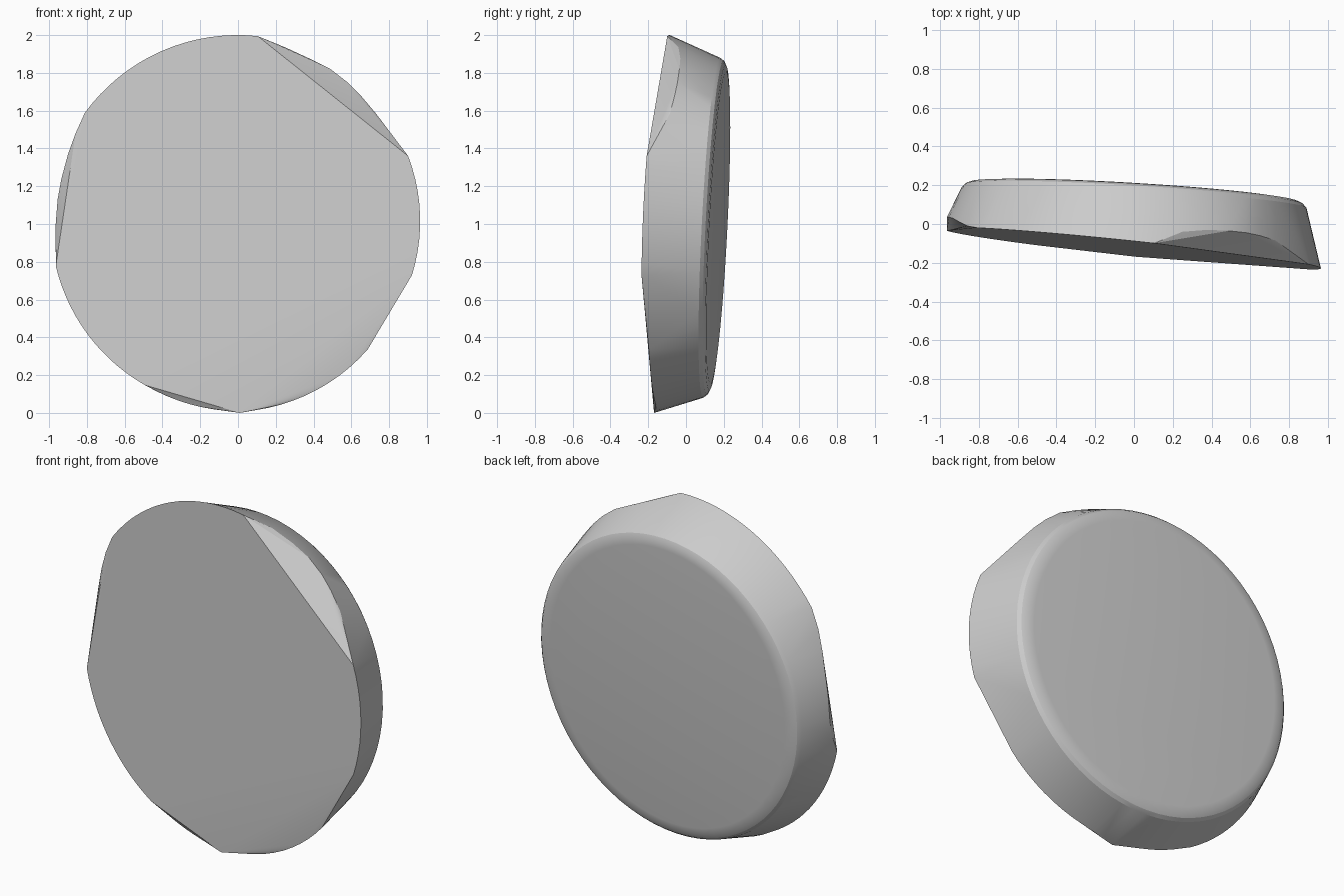
import bpy, bmesh
from math import sin, cos, radians

if "Cube" in bpy.data.objects:
    bpy.data.objects.remove(bpy.data.objects["Cube"])


def front(x, z):
    return -0.128 - 0.105 * x + 0.04 * (z - 1)


def back(x, z):
    return 0.172 - 0.06 * x + 0.05 * (z - 1)


def front_arc(a0, a1, r0, r1, n, recess=0.0):
    pts = []
    for i in range(n + 1):
        t = i / n
        a, r = radians(a0 + (a1 - a0) * t), r0 + (r1 - r0) * t
        x, z = r * cos(a), 1 + r * sin(a)
        pts.append((x, front(x, z) + recess, z))
    return pts


def back_ring(rx, rz, offset, zc, n=72):
    pts = []
    for i in range(n):
        a = radians(360 * i / n)
        x, z = rx * cos(a), zc + rz * sin(a)
        pts.append((x, back(x, z) + offset, z))
    return pts


# Intact stretches of the flat front face rim
points = front_arc(84, 144, 1.0, 1.002, 16)
points += front_arc(193, 240, 0.99, 0.985, 14)
points += front_arc(244, 266, 0.985, 0.99, 6, 0.02)
points += [(0.01, front(0.01, 0), 0.0)]
points += front_arc(-16.4, 21.8, 0.96, 0.97, 10)

# Chipped stretches, set back from the front plane
points += front_arc(275, 316, 0.99, 0.955, 10, 0.03)
points += [(0.25, -0.04, 1.935), (0.38, -0.03, 1.875), (0.49, -0.035, 1.82),
           (0.58, -0.045, 1.75), (0.65, -0.06, 1.68), (0.73, -0.085, 1.585)]
points += [(-0.86, -0.01, 1.48), (-0.9, 0.01, 1.37), (-0.935, 0.03, 1.24),
           (-0.955, 0.035, 1.13), (-0.965, 0.035, 1.0), (-0.965, 0.02, 0.9)]

# Rounded shoulder and flat back face
points += back_ring(0.89, 0.90, -0.035, 0.98)
points += back_ring(0.873, 0.885, -0.016, 0.98)
points += back_ring(0.845, 0.86, -0.004, 0.98)
points += back_ring(0.80, 0.825, 0.0, 0.98)

# Chipped disc body
bm = bmesh.new()
for p in points:
    bm.verts.new(p)
res = bmesh.ops.convex_hull(bm, input=bm.verts[:])
loose = [v for v in bm.verts if not v.link_faces]
bmesh.ops.delete(bm, geom=loose, context='VERTS')
bmesh.ops.dissolve_limit(bm, angle_limit=radians(0.3), verts=bm.verts[:], edges=bm.edges[:])
bmesh.ops.recalc_face_normals(bm, faces=bm.faces[:])
mesh = bpy.data.meshes.new("chipped_disc")
bm.to_mesh(mesh)
bm.free()
disc = bpy.data.objects.new("chipped_disc", mesh)
bpy.context.collection.objects.link(disc)
bpy.context.view_layer.objects.active = disc
disc.select_set(True)
bpy.ops.object.shade_smooth_by_angle(angle=radians(20))
